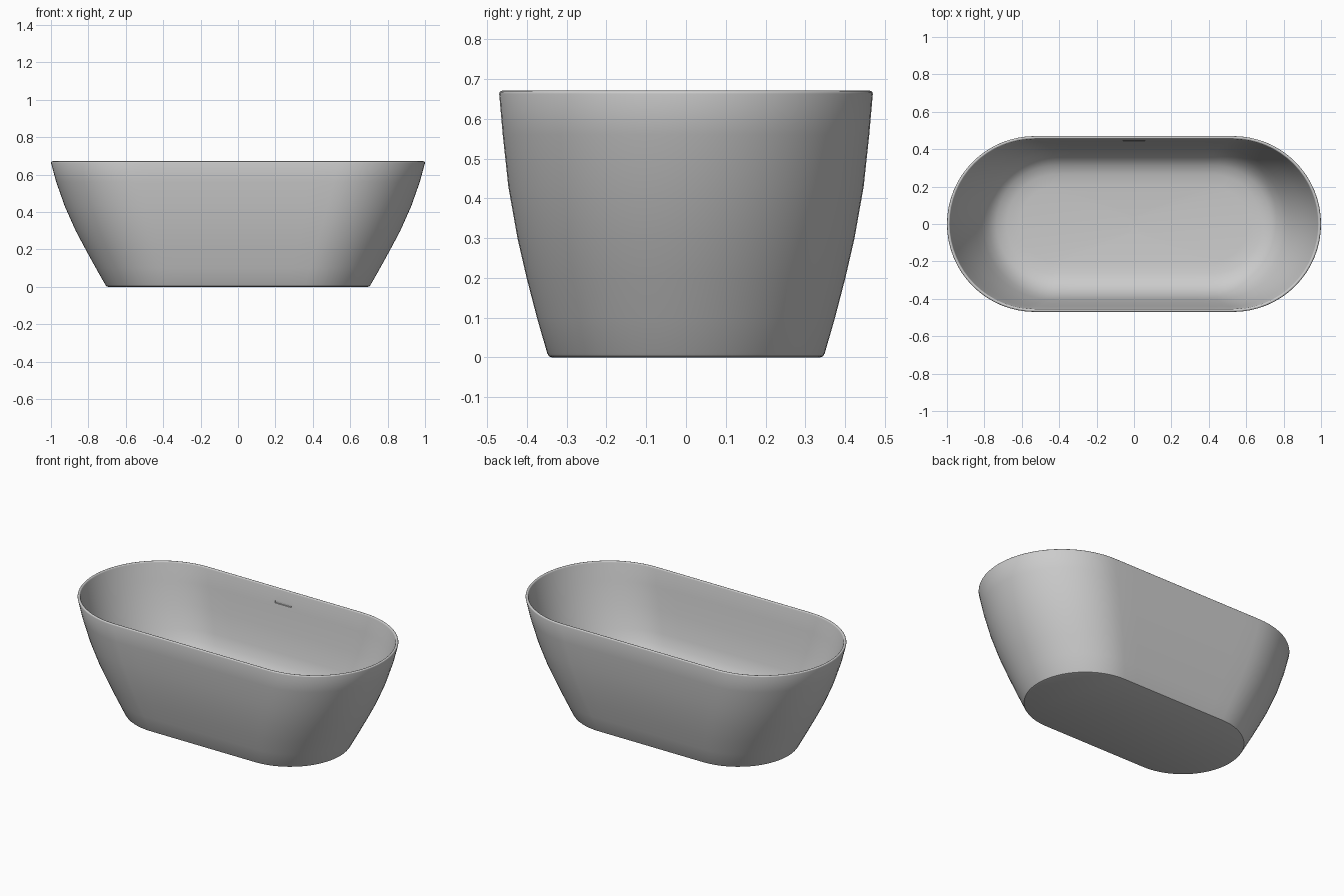
import bpy, bmesh, math

if "Cube" in bpy.data.objects:
    bpy.data.objects.remove(bpy.data.objects["Cube"])

grey = bpy.data.materials.new("warm grey")
grey.diffuse_color = (0.6, 0.6, 0.6, 1)
grey.use_nodes = True
grey.node_tree.nodes["Principled BSDF"].inputs["Base Color"].default_value = grey.diffuse_color

END_STEPS = 32    # segments in each round end
SIDE_STEPS = 8    # segments along each straight side


def stadium(hx, hy, z):
    """Closed ring: straight sides joined by two round ends."""
    a = max(hx - hy, 0.0)
    pts = []
    for side in (1, -1):
        for i in range(END_STEPS + 1):
            t = -math.pi / 2 + math.pi * i / END_STEPS
            pts.append((side * (a + hy * math.cos(t)), side * hy * math.sin(t), z))
        if a > 0.05:
            for i in range(1, SIDE_STEPS):
                pts.append((side * a * (1 - 2 * i / SIDE_STEPS), side * hy, z))
        else:    # small round ring keeps the same point count
            last = pts.pop()
            pts.pop()
            for i in range(SIDE_STEPS + 1):
                t = math.pi / 2 - math.pi / END_STEPS * (1 - i / SIDE_STEPS)
                pts.append((side * hy * math.cos(t), side * hy * math.sin(t), z))
    return pts


# Profile as (half length, half width, height): foot and outside
outside = [
    (0.695, 0.338, 0.0), (0.704, 0.345, 0.003), (0.709, 0.349, 0.01),
    (0.76, 0.375, 0.1), (0.815, 0.401, 0.2), (0.868, 0.424, 0.3),
    (0.926, 0.447, 0.43), (0.972, 0.461, 0.56),
]
# Rounded rim
R = 0.008
rim = [(1.0 - R + R * math.cos(t), 0.47 - R + R * math.sin(math.pi / 2 - t),
        0.671 - R + R * math.sin(t)) for t in [math.pi * i / 6 for i in range(7)]]
# Inside wall, floor curve and drain
inside = [
    (0.953, 0.441, 0.56), (0.905, 0.426, 0.43), (0.845, 0.402, 0.3),
    (0.812, 0.385, 0.24), (0.777, 0.352, 0.185), (0.735, 0.313, 0.153),
    (0.68, 0.265, 0.136), (0.61, 0.205, 0.13),
    (0.042, 0.042, 0.12),
]
profile = outside + rim + inside

# Tub shell lofted through the rings
bm = bmesh.new()
rings = [[bm.verts.new(p) for p in stadium(*r)] for r in profile]
for r0, r1 in zip(rings, rings[1:]):
    n = len(r0)
    for i in range(n):
        j = (i + 1) % n
        bm.faces.new((r0[i], r0[j], r1[j], r1[i]))
bm.faces.new(rings[0][::-1])
bm.faces.new(rings[-1])
bmesh.ops.recalc_face_normals(bm, faces=bm.faces)
mesh = bpy.data.meshes.new("bathtub")
bm.to_mesh(mesh)
bm.free()
mesh.materials.append(grey)
tub = bpy.data.objects.new("bathtub", mesh)
bpy.context.collection.objects.link(tub)

# Overflow slot cut into the back wall
bpy.ops.mesh.primitive_cube_add(size=1, location=(0, 0.44, 0.588))
cutter = bpy.context.object
cutter.name = "overflow_cutter"
cutter.scale = (0.115, 0.022, 0.014)
cutter.hide_render = True
cutter.data.materials.append(grey)

bpy.ops.object.select_all(action='DESELECT')
bpy.context.view_layer.objects.active = tub
tub.select_set(True)
cut = tub.modifiers.new("overflow", 'BOOLEAN')
cut.operation = 'DIFFERENCE'
cut.solver = 'EXACT'
cut.object = cutter
bpy.ops.object.modifier_apply(modifier=cut.name)
bpy.data.objects.remove(cutter, do_unlink=True)
bpy.ops.object.shade_smooth_by_angle(angle=math.radians(35))
